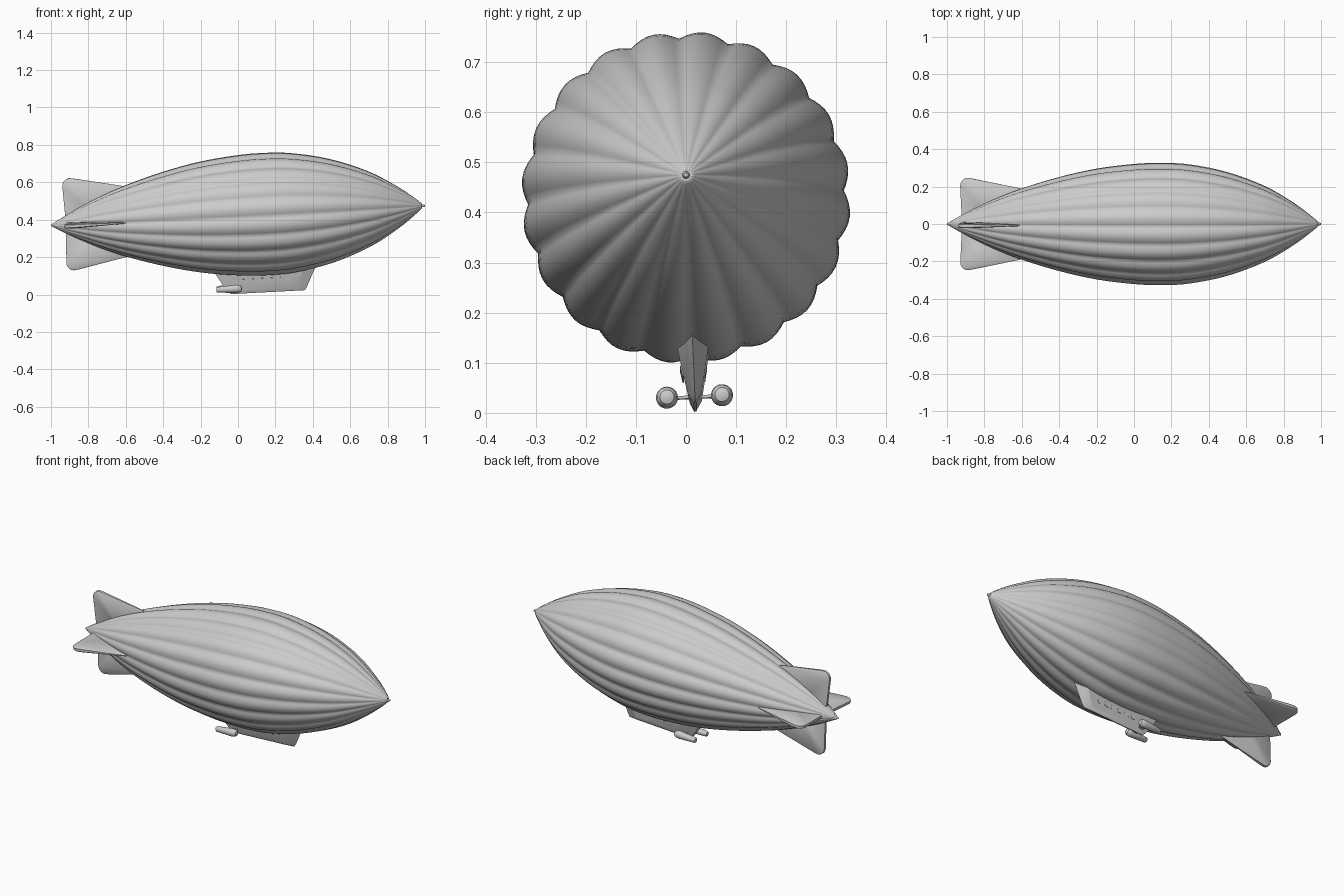
import bpy, bmesh, math
from mathutils import Matrix, Vector

old = bpy.data.objects.get("Cube")
if old:
    bpy.data.objects.remove(old)

grey = bpy.data.materials.new("light grey")
grey.use_nodes = True
colour = (0.6, 0.6, 0.6, 1)
grey.diffuse_color = colour
grey.node_tree.nodes["Principled BSDF"].inputs["Base Color"].default_value = colour

# Everything is built along a level axis, then pitched nose-up and rolled slightly
POSE = (Matrix.Translation((0, 0, 0.4225)) @ Matrix.Rotation(math.radians(-3.02), 4, 'Y')
        @ Matrix.Rotation(math.radians(2.5), 4, 'X'))


def finish(name, bm, angle=35):
    bmesh.ops.recalc_face_normals(bm, faces=bm.faces)
    mesh = bpy.data.meshes.new(name)
    bm.to_mesh(mesh)
    bm.free()
    mesh.materials.append(grey)
    mesh.transform(POSE)
    ob = bpy.data.objects.new(name, mesh)
    bpy.context.collection.objects.link(ob)
    bpy.ops.object.select_all(action='DESELECT')
    ob.select_set(True)
    bpy.context.view_layer.objects.active = ob
    bpy.ops.object.shade_smooth_by_angle(angle=math.radians(angle))
    return ob


def loft(bm, rings):
    """Skin a list of closed rings and cap both ends."""
    loops = [[bm.verts.new(p) for p in ring] for ring in rings]
    n = len(loops[0])
    for a, b in zip(loops, loops[1:]):
        for i in range(n):
            j = (i + 1) % n
            bm.faces.new((a[i], a[j], b[j], b[i]))
    bm.faces.new(loops[0])
    bm.faces.new(loops[-1])


def smooth_path(points, steps):
    """Catmull-Rom curve through the points."""
    out = []
    pts = [Vector(p) for p in points]
    pts = [2 * pts[0] - pts[1]] + pts + [2 * pts[-1] - pts[-2]]
    for a, b, c, d in zip(pts, pts[1:], pts[2:], pts[3:]):
        for s in range(steps):
            t = s / steps
            out.append(0.5 * (2 * b + (c - a) * t + (2 * a - 5 * b + 4 * c - d) * t ** 2
                              + (3 * b - a - 3 * c + d) * t ** 3))
    return out + [pts[-2]]


# Envelope: spindle profile with twenty puffed lobes
LOBES, PER_LOBE = 20, 8
profile = [(-1, 0.004), (-0.9, 0.06), (-0.75, 0.133), (-0.6, 0.192), (-0.4, 0.253),
           (-0.2, 0.298), (0, 0.323), (0.15, 0.329), (0.3, 0.32), (0.5, 0.279),
           (0.7, 0.204), (0.85, 0.117), (0.95, 0.043), (0.985, 0.012)]
rings = []
for u, r in smooth_path(profile, 4):
    ring = []
    for i in range(LOBES * PER_LOBE):
        a = 2 * math.pi * i / (LOBES * PER_LOBE)
        rr = r * (0.957 + 0.043 * abs(math.sin(a * LOBES / 2)))
        ring.append((u, rr * math.cos(a), rr * math.sin(a)))
    rings.append(ring)
bm = bmesh.new()
loft(bm, rings)
finish("envelope", bm, 50)


def spindle(name, sections, y=0, z=0, n=24):
    bm = bmesh.new()
    loft(bm, [[(u, y + r * math.cos(2 * math.pi * i / n), z + r * math.sin(2 * math.pi * i / n))
               for i in range(n)] for u, r in sections])
    return finish(name, bm)


# Nose cap
spindle("nose_cap", [(0.97, 0.007), (0.995, 0.007), (1.0, 0.004)])

# Tail fins: rounded outline, slim section tapering to the leading edge
outline = [(-0.58, 0.10), (-0.605, 0.19), (-0.86, 0.242)]
centre, rad = Vector((-0.888, 0.205)), 0.042
for k in range(7):
    a = math.radians(95 + 85 * k / 6)
    outline.append((centre.x + rad * math.cos(a), centre.y + rad * math.sin(a)))
outline += [(-0.922, 0.03), (-0.75, 0.03)]


def half_thickness(u):
    return 0.003 + 0.009 * min(1, max(0, (-0.6 - u) / 0.12))


for k, name in enumerate(["left_fin", "upper_fin", "right_fin", "lower_fin"]):
    bm = bmesh.new()
    mid = Vector((-0.78, 0.13))
    inner = [mid + (Vector(p) - mid) * 0.95 for p in outline]
    layers = []
    for pts, s in ((inner, -1), (outline, -0.6), (outline, 0.6), (inner, 1)):
        layers.append([(p[0], p[1], s * half_thickness(p[0])) for p in pts])
    loft(bm, layers)
    bmesh.ops.rotate(bm, verts=bm.verts, matrix=Matrix.Rotation(math.pi / 2 * k, 3, 'X'))
    finish(name, bm, 40)

# Gondola: wedge-nosed car with a keel, widest where it meets the envelope
bm = bmesh.new()


def car_ring(back, front, half, v):
    return [(back, -half * 0.7, v), (back, half * 0.7, v), (back + 0.06, half, v),
            (front - 0.06, half, v), (front, 0, v), (front - 0.06, -half, v)]


loft(bm, [car_ring(-0.15, 0.405, 0.036, -0.285), car_ring(-0.08, 0.348, 0.014, -0.4),
          car_ring(-0.06, 0.335, 0.003, -0.418)])
finish("gondola", bm, 20)

# Cabin windows: thin plates along both sloping sides
for side, label in ((1, "left"), (-1, "right")):
    bm = bmesh.new()
    for k in range(6):
        m = (Matrix.Translation((0.02 + k * 0.045, side * 0.0232, -0.352))
             @ Matrix.Rotation(-side * 0.19, 4, 'X') @ Matrix.Diagonal((0.026, 0.003, 0.022, 1)))
        bmesh.ops.create_cube(bm, size=1, matrix=m)
    finish(label + "_windows", bm)

# Engine pods and their struts
for side, label in ((1, "left"), (-1, "right")):
    spindle(label + "_engine", [(-0.135, 0.012), (-0.13, 0.015), (-0.06, 0.02), (-0.03, 0.022),
                                (-0.012, 0.02), (-0.003, 0.014), (0, 0.006)],
            side * 0.055, -0.389)
    bm = bmesh.new()
    m = Matrix.Translation((-0.04, side * 0.025, -0.39)) @ Matrix.Diagonal((0.03, 0.05, 0.006, 1))
    bmesh.ops.create_cube(bm, size=1, matrix=m)
    finish(label + "_strut", bm)
